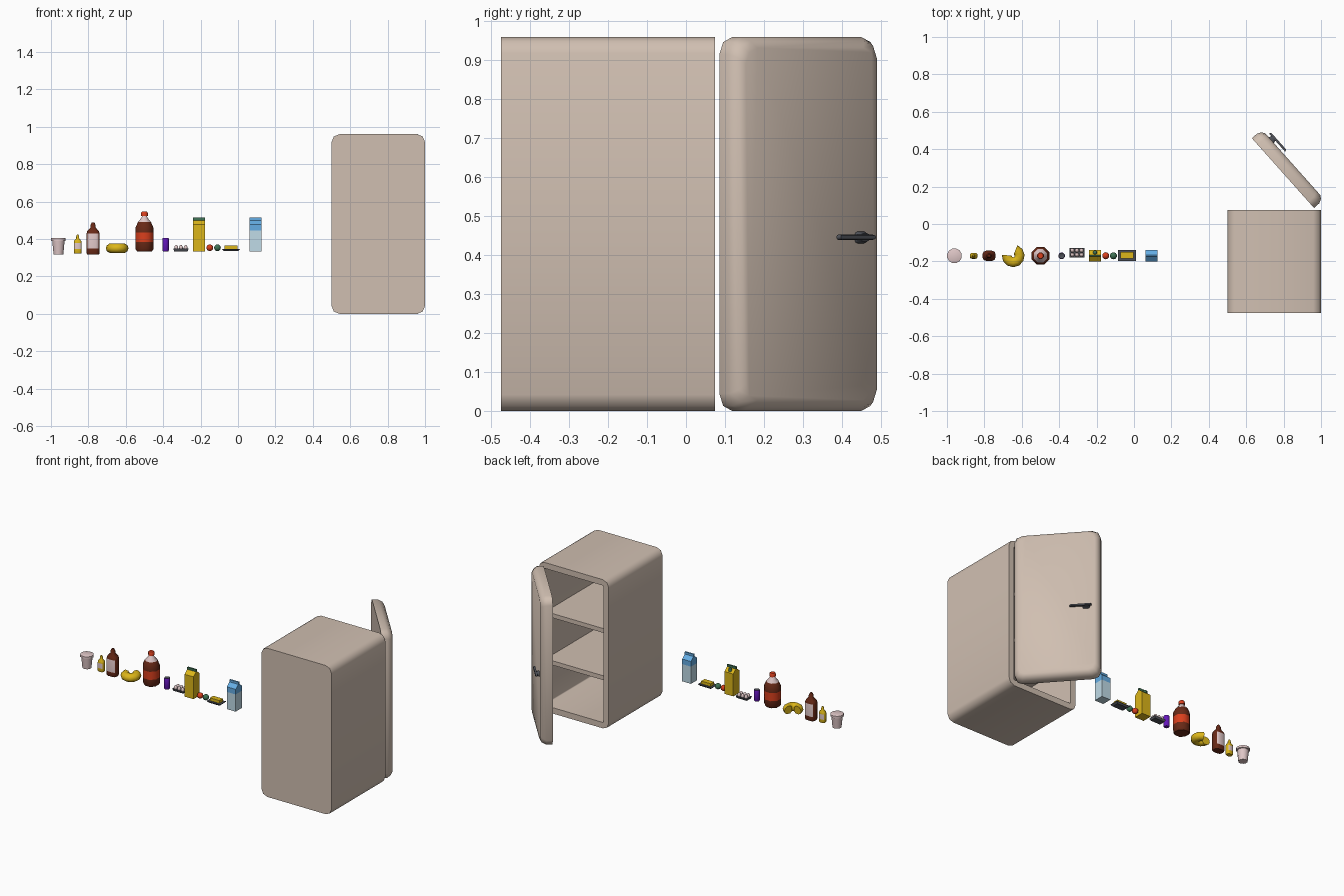
import bpy, math
from math import sin, cos, pi
from mathutils import Vector

if "Cube" in bpy.data.objects:
    bpy.data.objects.remove(bpy.data.objects["Cube"])

COLORS = {
    "beige": (0.63, 0.52, 0.44), "dark_grey": (0.075, 0.08, 0.095),
    "yellow": (0.72, 0.47, 0.01), "brown": (0.14, 0.022, 0.008),
    "red": (0.70, 0.05, 0.012), "pale_pink": (0.74, 0.57, 0.57),
    "purple": (0.13, 0.008, 0.50), "green": (0.05, 0.17, 0.09),
    "sky_blue": (0.13, 0.42, 0.78), "light_blue": (0.55, 0.74, 0.84),
}
MATS = {}
for key, c in COLORS.items():
    MATS[key] = bpy.data.materials.new(key)
    MATS[key].diffuse_color = (*c, 1)


def loft(name, rings, mats, angle=50, label=None, closed_ends=True):
    """Skin a list of equal rings; mats is one colour, or one per band.
    label=(band, colour) recolours front/back faces of a band."""
    n, bands = len(rings[0]), len(rings) - 1
    if isinstance(mats, str):
        mats = [mats] * bands
    names = list(dict.fromkeys(mats + ([label[1]] if label else [])))
    verts = [p for r in rings for p in r]
    faces, idx = [], []
    for b in range(bands):
        for i in range(n):
            j = (i + 1) % n
            faces.append((b * n + i, b * n + j, b * n + n + j, b * n + n + i))
            idx.append(names.index(mats[b]))
    if closed_ends:
        faces += [tuple(range(n))[::-1], tuple(range(bands * n, bands * n + n))]
        idx += [names.index(mats[0]), names.index(mats[-1])]
    me = bpy.data.meshes.new(name)
    me.from_pydata(verts, [], faces)
    for m in names:
        me.materials.append(MATS[m])
    me.polygons.foreach_set("material_index", idx)
    me.update()
    if label:
        for p in me.polygons[label[0] * n:label[0] * n + n]:
            if abs(p.normal.y) > 0.6:
                p.material_index = names.index(label[1])
    import bmesh
    bm = bmesh.new()
    bm.from_mesh(me)
    bmesh.ops.recalc_face_normals(bm, faces=bm.faces)
    bm.to_mesh(me)
    bm.free()
    ob = bpy.data.objects.new(name, me)
    bpy.context.collection.objects.link(ob)
    bpy.ops.object.select_all(action='DESELECT')
    ob.select_set(True)
    bpy.context.view_layer.objects.active = ob
    if angle:
        bpy.ops.object.shade_smooth_by_angle(angle=math.radians(angle))
    return ob


def rounded(u0, u1, v0, v1, r, seg=2):
    """Rounded rectangle outline as (u, v) pairs."""
    pts = []
    for k, (cu, cv) in enumerate([(u1 - r, v1 - r), (u0 + r, v1 - r),
                                  (u0 + r, v0 + r), (u1 - r, v0 + r)]):
        for s in range(seg + 1):
            a = (k + s / seg) * pi / 2
            pts.append((cu + r * cos(a), cv + r * sin(a)))
    return pts


def lathe(name, x, profile, mats, n=12, depth=1.0, y=-0.17, **kw):
    rings = [[(x + r * cos(2 * pi * (i + .5) / n), y + r * depth * sin(2 * pi * (i + .5) / n), z)
              for i in range(n)] for r, z in profile]
    return loft(name, rings, mats, **kw)


def block(name, x, y, sections, mats, angle=0):
    """Stack of rectangles (half x, half y, z)."""
    return loft(name, [[(x - a, y - b, z), (x + a, y - b, z), (x + a, y + b, z), (x - a, y + b, z)]
                       for a, b, z in sections], mats, angle)


def flask(name, x, profile, mats, label, corner=0.35):
    """Bottle with a rounded rectangular section (half x, half y, z)."""
    rings = []
    for a, b, z in profile:
        rings.append([(x + u, -0.17 + v, z) for u, v in rounded(-a, a, -b, b, min(a, b) * 2 * corner)])
    return loft(name, rings, mats, label=label)


# Cabinet: outer shell turning into the cavity at the open side
def xz(u0, u1, v0, v1, r, y):
    return [(u, y, v) for u, v in rounded(u0, u1, v0, v1, r)]


loft("cabinet", [xz(.5, 1, 0, .96, .042, -.475), xz(.5, 1, 0, .96, .042, .075),
                 xz(.538, .962, .038, .922, .006, .075),
                 xz(.538, .962, .038, .922, .006, -.435)], "beige")
for i, z in enumerate((.33, .635)):
    block(f"shelf_{i + 1}", .75, -.19, [(.214, .247, z - .028), (.214, .247, z)], "beige")

# Door, in a frame turned about the hinge
U, N = Vector((-.665, .746, 0)), Vector((.746, .665, 0))


def door_ring(u0, u1, v0, v1, r, n):
    return [tuple(U * u + N * n + Vector((0, 0, v))) for u, v in rounded(u0, u1, v0, v1, r)]


loft("door", [door_ring(-.577, -.077, 0, .96, .045, .776),
              door_ring(-.577, -.077, 0, .96, .045, .813),
              door_ring(-.566, -.088, .011, .949, .043, .835),
              door_ring(-.549, -.105, .028, .932, .04, .847)], "beige")
loft("handle_mount", [door_ring(-.175, -.133, .43, .461, .01, .846),
                      door_ring(-.17, -.138, .435, .456, .009, .864)], "dark_grey")
loft("handle_bar", [door_ring(-.25, -.12, .439, .453, .006, .861),
                    door_ring(-.245, -.125, .441, .451, .004, .873)], "dark_grey")

# Yogurt cup with rim
lathe("cup", -.96, [(.027, .318), (.034, .388), (.040, .390), (.040, .404), (.036, .406)],
      "pale_pink", n=12, angle=35)

# Small bottle and sauce bottle
flask("small_bottle", -.857,
      [(.018, .014, .322), (.021, .016, .327), (.021, .016, .345), (.021, .016, .378),
       (.019, .015, .39), (.008, .008, .402), (.008, .008, .412), (.004, .004, .424)],
      "yellow", (2, "pale_pink"))
flask("sauce_bottle", -.775,
      [(.032, .024, .318), (.035, .027, .325), (.035, .027, .348), (.035, .027, .428),
       (.031, .024, .442), (.013, .013, .462), (.013, .013, .475), (.007, .007, .489)],
      "brown", (2, "pale_pink"))

# Yellow wheel with a wedge missing
arc = []
for i in range(9):
    a = math.radians(175 + i * 253 / 8)
    arc.append([(-.646 + r * cos(a), -.170 + r * sin(a), z) for r, z in
                ((.008, .338), (.02, .326), (.042, .326), (.056, .335), (.061, .35),
                 (.056, .365), (.042, .375), (.02, .375), (.008, .362))])
loft("cut_wheel", arc, "yellow")

# Large drink bottle
lathe("drink_bottle", -.5,
      [(.043, .334), (.051, .345), (.051, .383), (.051, .435), (.051, .462), (.038, .49),
       (.017, .514), (.014, .522), (.019, .523), (.019, .54), (.015, .546)],
      ["brown", "brown", "red", "brown", "brown", "pale_pink", "pale_pink", "red", "red", "red"], n=8)

# Drink can
lathe("can", -.387, [(.015, .334), (.018, .339), (.018, .401), (.016, .406), (.014, .404)],
      ["purple", "purple", "purple", "dark_grey"], n=12)

# Egg tray
block("egg_tray", -.305, -.153, [(.036, .020, .334), (.041, .025, .348)], "dark_grey")
for i in range(3):
    for j in (-1, 1):
        lathe(f"egg_{i}_{j}", -.305 + (i - 1) * .025, [(.010, .343), (.0115, .352), (.009, .362), (.003, .368)],
              "pale_pink", n=8, y=-.153 + j * .0115)


# Gabled cartons
def carton(name, x, mats):
    w = .0315
    block(name, x, -.17, [(w, w, .334), (w, w, .445), (w, w, .478), (w, .005, .5), (w, .005, .514)], mats)


carton("juice_carton", -.209, ["yellow", "yellow", "yellow", "green"])
lathe("juice_carton_cap", -.209, [(.011, .484), (.011, .500), (.009, .502)], "green", n=8, y=-.152)
carton("milk_carton", .093, ["light_blue", "sky_blue", "sky_blue", "sky_blue"])

# Red and green round vegetables
for name, x, m in (("red_vegetable", -.151, "red"), ("green_vegetable", -.110, "green")):
    lathe(name, x, [(.018 * sin(t * pi / 6) + .001, .353 - .018 * cos(t * pi / 6)) for t in range(7)],
          m, n=10)

# Butter dish
block("butter_dish", -.037, -.168, [(.038, .022, .335), (.048, .029, .344), (.048, .029, .347)], "dark_grey")
block("butter", -.037, -.168, [(.034, .017, .346), (.034, .017, .365)], "yellow")

for m in bpy.data.materials:
    if m.users and not m.is_grease_pencil:
        m.use_nodes = True
        m.node_tree.nodes["Principled BSDF"].inputs["Base Color"].default_value = m.diffuse_color
